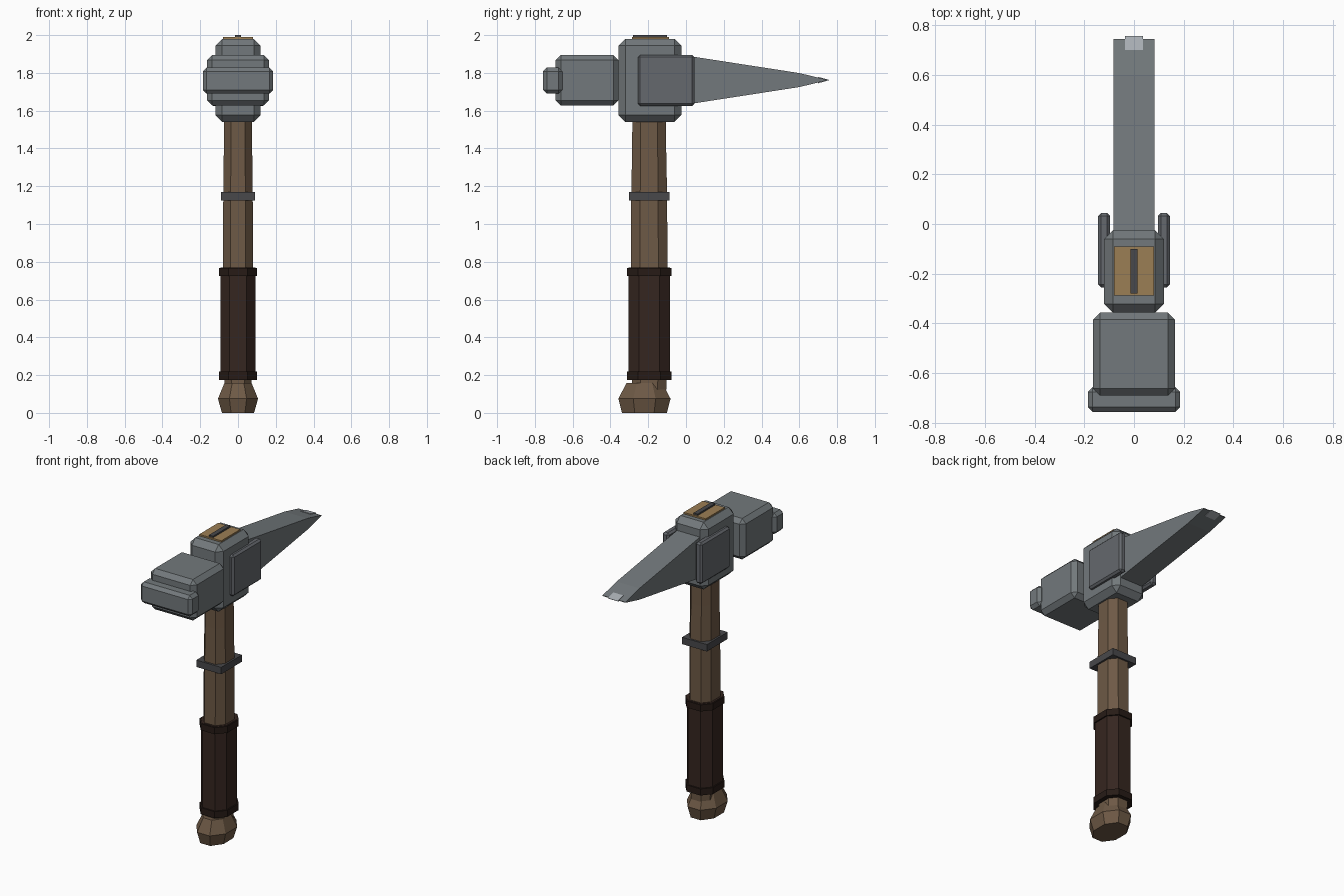
import bpy, bmesh

if "Cube" in bpy.data.objects:
    bpy.data.objects.remove(bpy.data.objects["Cube"])


def material(name, rgb):
    m = bpy.data.materials.new(name)
    m.diffuse_color = (*rgb, 1)
    m.use_nodes = True
    m.node_tree.nodes["Principled BSDF"].inputs["Base Color"].default_value = m.diffuse_color
    return m


STEEL = material("steel", (0.17, 0.19, 0.20))
DARK_STEEL = material("dark_steel", (0.13, 0.14, 0.155))
BRIGHT = material("bright_steel", (0.40, 0.43, 0.46))
IRON = material("iron", (0.065, 0.065, 0.07))
WOOD = material("wood", (0.155, 0.10, 0.06))
END_GRAIN = material("end_grain", (0.33, 0.21, 0.09))
LEATHER = material("leather", (0.036, 0.019, 0.014))
DARK_LEATHER = material("dark_leather", (0.02, 0.011, 0.008))


def finish(bm, name, mat):
    bmesh.ops.recalc_face_normals(bm, faces=bm.faces)
    mesh = bpy.data.meshes.new(name)
    bm.to_mesh(mesh)
    bm.free()
    mesh.materials.append(mat)
    obj = bpy.data.objects.new(name, mesh)
    bpy.context.collection.objects.link(obj)
    return obj


def box(name, x, y, z, mat, chamfer=0):
    """Box from (min, max) ranges with an optional flat chamfer."""
    bm = bmesh.new()
    bmesh.ops.create_cube(bm, size=1)
    for v in bm.verts:
        v.co = [(r[0] + r[1]) / 2 + c * (r[1] - r[0]) for r, c in zip((x, y, z), v.co)]
    if chamfer:
        bmesh.ops.bevel(bm, geom=bm.edges[:], offset=chamfer, segments=1,
                        affect='EDGES', profile=0.5)
    return finish(bm, name, mat)


def loft(name, rings, mat):
    """Skin equal-length rings of points and cap both ends."""
    bm = bmesh.new()
    loops = [[bm.verts.new(p) for p in ring] for ring in rings]
    n = len(loops[0])
    for a, b in zip(loops, loops[1:]):
        for i in range(n):
            j = (i + 1) % n
            bm.faces.new((a[i], a[j], b[j], b[i]))
    bm.faces.new(loops[0])
    bm.faces.new(loops[-1])
    return finish(bm, name, mat)


def octagon(z, hx, hy, cy, f=0.5):
    pts = [(1, -f), (1, f), (f, 1), (-f, 1), (-1, f), (-1, -f), (-f, -1), (f, -1)]
    return [(hx * x, cy + hy * y, z) for x, y in pts]


def wedge(name, half_width, sections, mat, zc=1.762):
    """Constant-width bar along y; sections are (y, half height)."""
    w = half_width
    loft(name, [[(-w, y, zc - h), (w, y, zc - h), (w, y, zc + h), (-w, y, zc + h)]
                for y, h in sections], mat)


# Wooden shaft and flared pommel
loft("shaft", [octagon(z, hx, hy, -0.195) for z, hx, hy in
               [(0.08, 0.07, 0.09), (0.77, 0.079, 0.097), (1.15, 0.078, 0.095),
                (1.40, 0.075, 0.090), (1.985, 0.072, 0.087)]], WOOD)
loft("pommel", [octagon(z, hx, hy, -0.22, 0.43) for z, hx, hy in
                [(0, 0.085, 0.119), (0.075, 0.106, 0.138), (0.158, 0.072, 0.095)]], WOOD)

# Leather grip with end bands
loft("grip", [octagon(z, 0.092, 0.109, -0.195) for z in (0.18, 0.77)], LEATHER)
for name, z in (("lower_grip_band", 0.175), ("upper_grip_band", 0.725)):
    loft(name, [octagon(z + d, 0.10, 0.118, -0.195) for d in (0, 0.043)], DARK_LEATHER)

# Square iron collar
box("collar", (-0.09, 0.09), (-0.303, -0.088), (1.125, 1.17), IRON)

# Central head block with shaft end and wedge on top
box("head_block", (-0.12, 0.12), (-0.357, -0.025), (1.54, 1.98), STEEL, 0.036)
box("shaft_end", (-0.08, 0.08), (-0.287, -0.09), (1.95, 1.99), END_GRAIN)
box("top_wedge", (-0.015, 0.015), (-0.28, -0.10), (1.96, 2.0), IRON)

# Hammer side
box("hammer_block", (-0.165, 0.165), (-0.69, -0.357), (1.627, 1.895), STEEL, 0.028)
box("hammer_face", (-0.186, 0.186), (-0.757, -0.655), (1.69, 1.828), STEEL, 0.02)

# Cheek plates
for side, name in ((-1, "left_cheek"), (1, "right_cheek")):
    box(name, sorted((side * 0.097, side * 0.144)), (-0.255, 0.045), (1.625, 1.895),
        DARK_STEEL, 0.012)

# Pick side with bright tip
wedge("pick", 0.083, [(-0.06, 0.139), (0.60, 0.037), (0.745, 0.002)], STEEL)
wedge("pick_tip", 0.036, [(0.70, 0.017), (0.757, 0.001)], BRIGHT)
